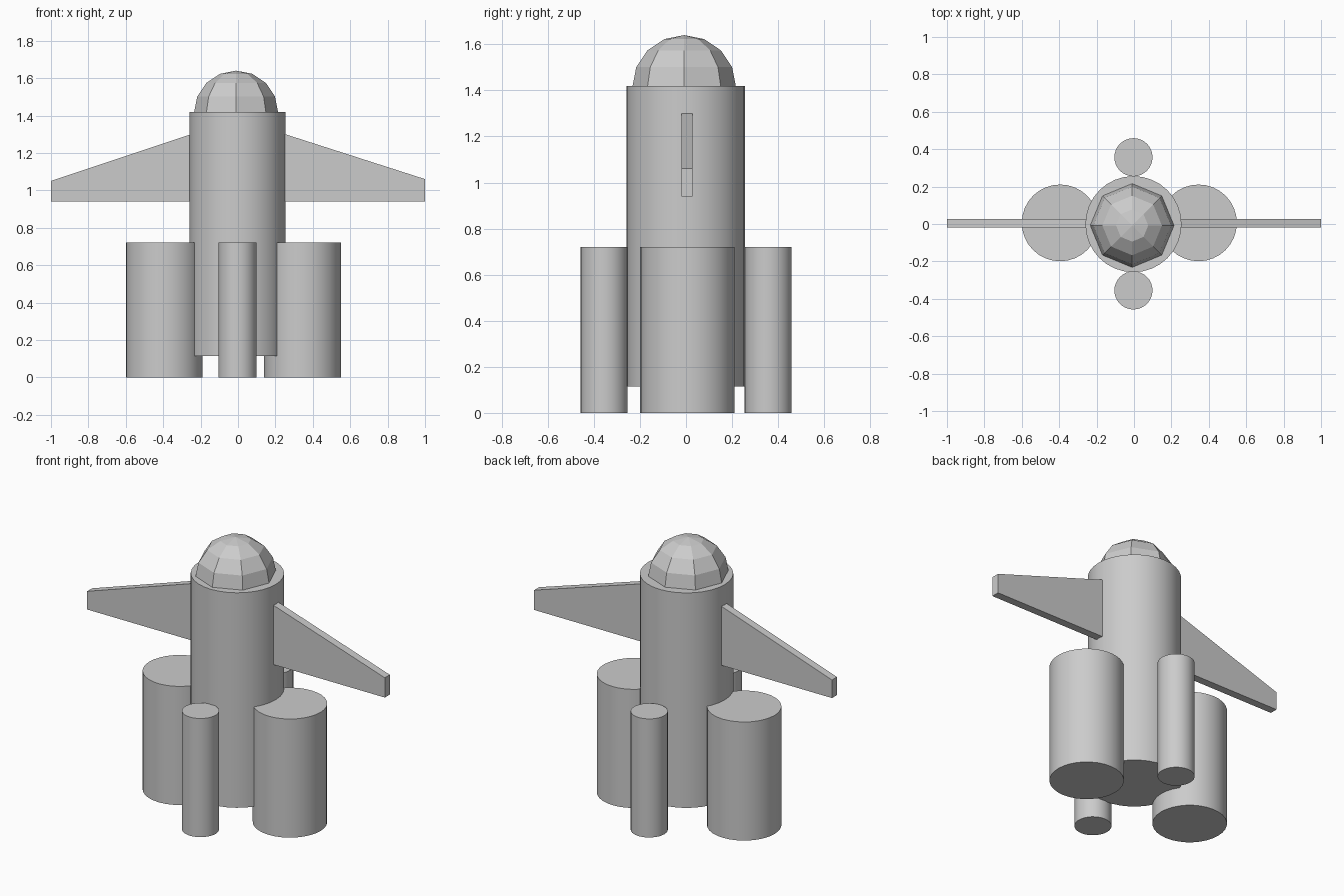
import bpy, bmesh, math
from mathutils import Matrix

if "Cube" in bpy.data.objects:
    bpy.data.objects.remove(bpy.data.objects["Cube"])


def add_object(name, bm):
    bmesh.ops.recalc_face_normals(bm, faces=bm.faces[:])
    mesh = bpy.data.meshes.new(name)
    bm.to_mesh(mesh)
    bm.free()
    obj = bpy.data.objects.new(name, mesh)
    bpy.context.collection.objects.link(obj)
    return obj


def cylinder(name, x, y, radius, z0, z1, sides=32):
    bm = bmesh.new()
    bmesh.ops.create_cone(bm, cap_ends=True, segments=sides, radius1=radius,
                          radius2=radius, depth=z1 - z0,
                          matrix=Matrix.Translation((x, y, (z0 + z1) / 2)))
    obj = add_object(name, bm)
    bpy.ops.object.select_all(action='DESELECT')
    obj.select_set(True)
    bpy.context.view_layer.objects.active = obj
    bpy.ops.object.shade_smooth_by_angle(angle=math.radians(30))
    return obj


def wing(name, profile, y0, y1):
    # side outline in x/z, extruded through its thickness
    bm = bmesh.new()
    face = bm.faces.new([bm.verts.new((x, y0, z)) for x, z in profile])
    out = bmesh.ops.extrude_face_region(bm, geom=[face])
    verts = [g for g in out['geom'] if isinstance(g, bmesh.types.BMVert)]
    bmesh.ops.translate(bm, verts=verts, vec=(0, y1 - y0, 0))
    return add_object(name, bm)


# main fuselage
cylinder("body", -0.003, -0.001, 0.257, 0.115, 1.42)

# faceted nose dome: upper half of an eight-sided sphere
bm = bmesh.new()
bmesh.ops.create_uvsphere(bm, u_segments=8, v_segments=8, radius=0.225,
                          matrix=Matrix.Translation((-0.01, -0.008, 1.415)))
low = [v for v in bm.verts if v.co.z < 1.40]
bmesh.ops.delete(bm, geom=low, context='VERTS')
bmesh.ops.holes_fill(bm, edges=bm.edges[:], sides=8)
add_object("nose_dome", bm)

# large side boosters
for name, x in (("left_booster", -0.395), ("right_booster", 0.345)):
    cylinder(name, x, 0.006, 0.205, 0.0, 0.72)

# slim front and back boosters
for name, y in (("front_thruster", -0.355), ("back_thruster", 0.357)):
    cylinder(name, -0.003, y, 0.102, 0.0, 0.72)

# tapered wings
for name, s, tip in (("left_wing", -1, 1.05), ("right_wing", 1, 1.06)):
    wing(name, [(s * 0.24, 0.94), (s * 1.0, 0.94), (s * 1.0, tip), (s * 0.24, 1.304)],
         -0.02, 0.028)
